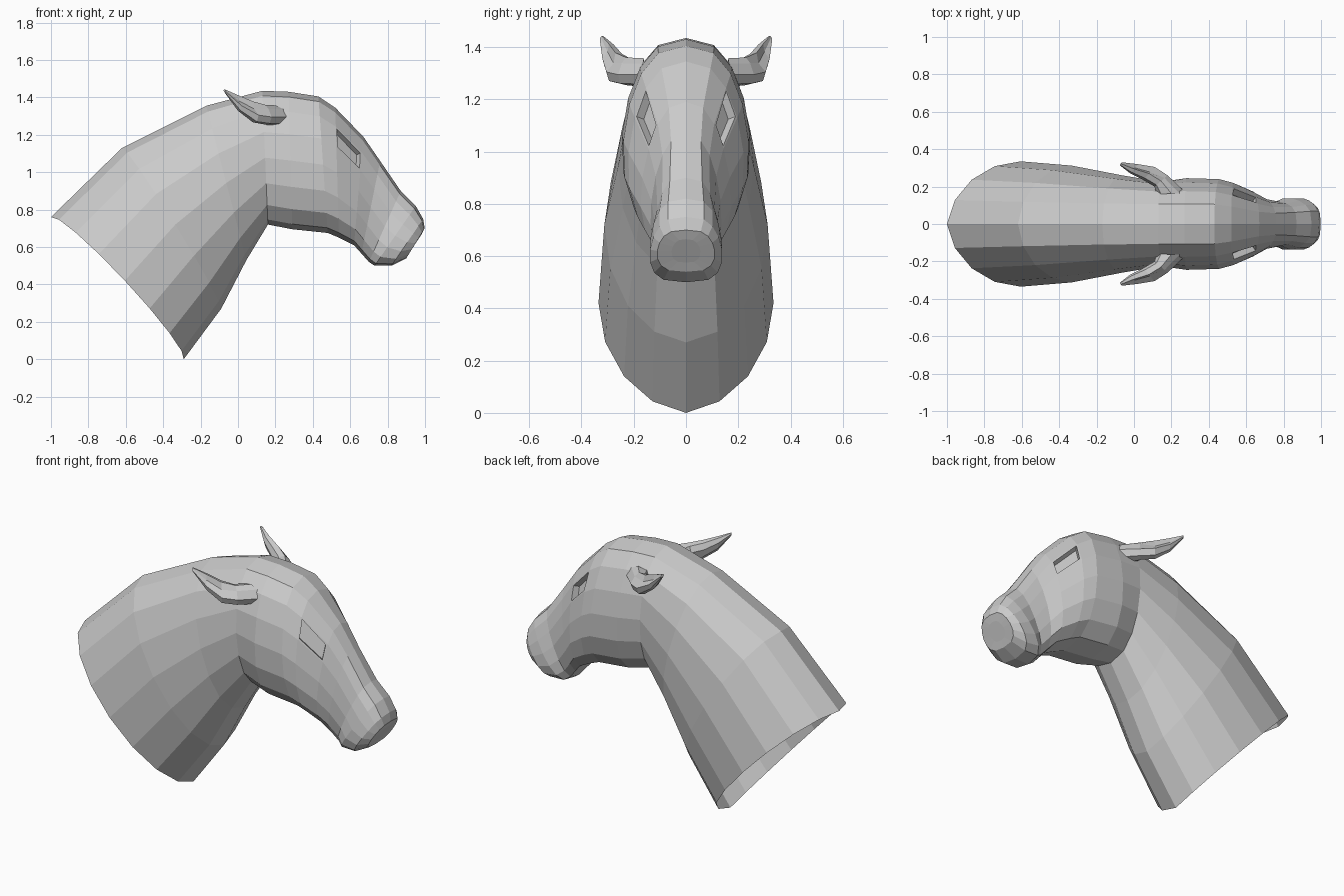
import bpy, bmesh
from math import sin, cos, pi
from mathutils import Vector

if "Cube" in bpy.data.objects:
    bpy.data.objects.remove(bpy.data.objects["Cube"])


def skin(bm, rings):
    """Join closed rings of equal length with quads; return faces[ring][side]."""
    vs = [[bm.verts.new(p) for p in r] for r in rings]
    out = []
    for a, b in zip(vs, vs[1:]):
        n = len(a)
        out.append([bm.faces.new((a[i], a[(i + 1) % n], b[(i + 1) % n], b[i]))
                    for i in range(n)])
    return vs, out


def finish(bm, name):
    bmesh.ops.recalc_face_normals(bm, faces=bm.faces)
    me = bpy.data.meshes.new(name)
    bm.to_mesh(me)
    bm.free()
    ob = bpy.data.objects.new(name, me)
    bpy.context.collection.objects.link(ob)
    return ob


# Head and neck: top x, z / bottom x, z / upper, lower half width / roundness / bow
SECTIONS = [
    (-1.00, 0.76, -0.29, 0.00, .335, .335, 1.0, .04),
    (-0.62, 1.13, -0.09, 0.27, .31, .315, 1.0, .02),
    (-0.17, 1.355, 0.045, 0.53, .26, .26, .9, 0),
    (0.13, 1.435, 0.16, 0.72, .23, .22, .8, 0),
    (0.27, 1.43, 0.29, 0.695, .22, .27, .75, 0),
    (0.43, 1.405, 0.48, 0.675, .215, .265, .75, 0),
    (0.52, 1.345, 0.54, 0.65, .19, .25, .75, 0),
    (0.67, 1.19, 0.62, 0.61, .125, .21, .7, 0),
    (0.76, 1.06, 0.66, 0.565, .105, .16, .65, 0),
    (0.87, 0.90, 0.70, 0.52, .11, .125, .6, 0),
    (0.95, 0.82, 0.73, 0.50, .12, .155, .6, 0),
    (0.99, 0.75, 0.82, 0.50, .12, .155, .6, 0),
    (0.998, 0.70, 0.90, 0.54, .10, .12, .6, 0),
    (0.98, 0.665, 0.92, 0.575, .05, .06, .7, 0),
]
SIDES = 16


def section(tx, tz, bx, bz, a, b, p, bow):
    ring = []
    for i in range(SIDES):
        th = 2 * pi * i / SIDES
        t = (1 - cos(th)) / 2
        s = sin(th)
        y = (a + (b - a) * t) * abs(s) ** p * (1 if s > 0 else -1)
        k = bow * abs(s)
        ring.append((tx + (bx - tx) * t + k, y if abs(s) > 1e-6 else 0,
                     tz + (bz - tz) * t + k))
    return ring


bm = bmesh.new()
verts, faces = skin(bm, [section(*s) for s in SECTIONS])
bm.faces.new(verts[-1])
bmesh.ops.recalc_face_normals(bm, faces=bm.faces)
# Eye sockets: recess one face on each side
for side in (2, SIDES - 3):
    f = faces[6][side]
    bmesh.ops.inset_individual(bm, faces=[f], thickness=0.012)
    ext = bmesh.ops.extrude_discrete_faces(bm, faces=[f])["faces"][0]
    bmesh.ops.translate(bm, vec=ext.normal * -0.035, verts=ext.verts)
finish(bm, "head_and_neck")

# Ears: outer edge, inner edge, half height
EAR = [
    ((.28, .165, 1.295), (.12, .16, 1.31), .055),
    ((.18, .26, 1.295), (.11, .20, 1.32), .053),
    ((.11, .305, 1.305), (.05, .235, 1.34), .056),
    ((.02, .32, 1.355), (-.02, .27, 1.385), .042),
    ((-.065, .33, 1.43), (-.077, .315, 1.438), .009),
]
rings = []
for n, (o, i, h) in enumerate(EAR):
    o, i = Vector(o), Vector(i)
    c = (o + i) / 2
    up = Vector((0, 0, h))
    hollow = 0.3 if n in (2, 3) else 0.75   # fold along the ear opening
    rings.append([c + (o - c) * cos(k * pi / 4) * (hollow if k == 1 else 1)
                  + up * sin(k * pi / 4) * (0.5 if k == 1 and hollow < .5 else 1)
                  for k in range(8)])
bm = bmesh.new()
verts, _ = skin(bm, rings)
bm.faces.new(verts[-1])
ear = finish(bm, "ears")
mirror = ear.modifiers.new("mirror", "MIRROR")
mirror.use_axis = (False, True, False)
mirror.use_clip = False
